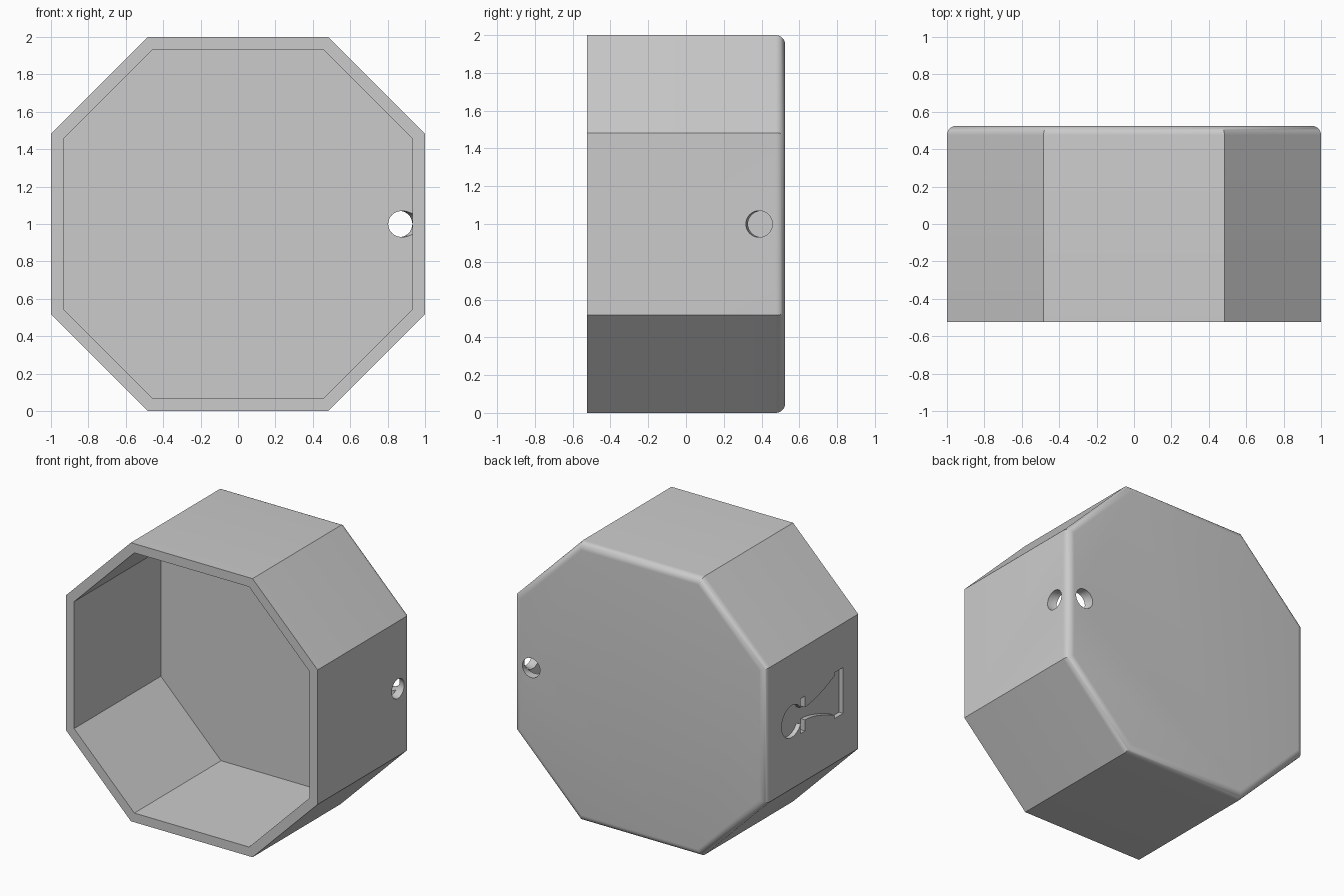
import bpy, bmesh, math
from mathutils import Vector

cube = bpy.data.objects.get("Cube")
if cube:
    bpy.data.objects.remove(cube, do_unlink=True)

HALF_DEPTH = 0.525
WALL = 0.066
FLAT = 0.483          # half length of the straight sides

grey = bpy.data.materials.new("plain grey")
grey.use_nodes = True
colour = (0.6, 0.6, 0.6, 1)
grey.diffuse_color = colour
grey.node_tree.nodes["Principled BSDF"].inputs["Base Color"].default_value = colour


def make_object(name, bm):
    bmesh.ops.recalc_face_normals(bm, faces=bm.faces)
    mesh = bpy.data.meshes.new(name)
    bm.to_mesh(mesh)
    bm.free()
    mesh.materials.append(grey)
    obj = bpy.data.objects.new(name, mesh)
    bpy.context.collection.objects.link(obj)
    return obj


def prism(points, direction):
    """Solid made by sweeping a flat outline along a direction."""
    bm = bmesh.new()
    face = bm.faces.new([bm.verts.new(p) for p in points])
    swept = bmesh.ops.extrude_face_region(bm, geom=[face], use_keep_orig=True)
    moved = [g for g in swept["geom"] if isinstance(g, bmesh.types.BMVert)]
    bmesh.ops.translate(bm, verts=moved, vec=direction)
    bmesh.ops.recalc_face_normals(bm, faces=bm.faces)
    return bm


def cut(target, cutter):
    cutter.hide_render = True
    mod = target.modifiers.new("cut", "BOOLEAN")
    mod.operation = "DIFFERENCE"
    mod.solver = "EXACT"
    mod.object = cutter
    bpy.context.view_layer.objects.active = target
    bpy.ops.object.modifier_apply(modifier=mod.name)
    bpy.data.objects.remove(cutter, do_unlink=True)


# Eight-sided box: rounded back rim, open front
corners = [(FLAT, 1), (1, FLAT), (1, -FLAT), (FLAT, -1),
           (-FLAT, -1), (-1, -FLAT), (-1, FLAT), (-FLAT, 1)]
bm = prism([(x, -HALF_DEPTH, z + 1) for x, z in corners], (0, 2 * HALF_DEPTH, 0))
back_rim = [e for e in bm.edges if all(v.co.y > 0 for v in e.verts)]
bmesh.ops.bevel(bm, geom=back_rim, offset=0.05, segments=8, profile=0.5, affect="EDGES")
front = min(bm.faces, key=lambda f: f.calc_center_median().y)
bmesh.ops.inset_region(bm, faces=[front], thickness=WALL, use_even_offset=True)
inner = bmesh.ops.extrude_discrete_faces(bm, faces=[front])["faces"][0]
bmesh.ops.translate(bm, verts=inner.verts, vec=(0, 2 * HALF_DEPTH - WALL, 0))
box = make_object("octagonal_box", bm)

# Curved cord hole turning through the back left corner
bm = bmesh.new()
MAJOR, MINOR, STEPS, SIDES = 0.138, 0.07, 64, 40
rings = []
for i in range(STEPS):
    a = math.tau * i / STEPS
    out = Vector((math.cos(a), math.sin(a), 0))
    centre = Vector((1, HALF_DEPTH, 1))
    ring = []
    for j in range(SIDES):
        b = math.tau * j / SIDES
        ring.append(bm.verts.new(centre + out * (MAJOR + MINOR * math.cos(b))
                                 + Vector((0, 0, MINOR * math.sin(b)))))
    rings.append(ring)
for i in range(STEPS):
    p, q = rings[i], rings[(i + 1) % STEPS]
    for j in range(SIDES):
        k = (j + 1) % SIDES
        bm.faces.new((p[j], q[j], q[k], p[k]))
cut(box, make_object("cord_hole_cutter", bm))

# Pawn recess in the right side, lying with its head to the back
HEAD, HEAD_Y = 0.115, 0.228
COLLAR, NECK = 0.125, 0.045
join = math.radians(150)
upper = [(HEAD_Y + HEAD * math.cos(join * i / 20), HEAD * math.sin(join * i / 20))
         for i in range(21)]
upper += [(upper[-1][0], COLLAR), (0.08, COLLAR)]
for i in range(13):
    t = i / 12
    upper.append((0.08 - 0.335 * t, NECK + 0.095 * t ** 1.6))
upper += [(-0.255, 0.165), (-0.355, 0.165)]
outline = upper + [(y, -h) for y, h in reversed(upper[1:])]
cut(box, make_object("pawn_cutter",
                     prism([(-1.1, y, 1 + h) for y, h in outline], (0.133, 0, 0))))

# Smooth rim and holes, crisp corners
bpy.ops.object.select_all(action="DESELECT")
box.select_set(True)
bpy.context.view_layer.objects.active = box
bpy.ops.object.shade_smooth_by_angle(angle=math.radians(30))
